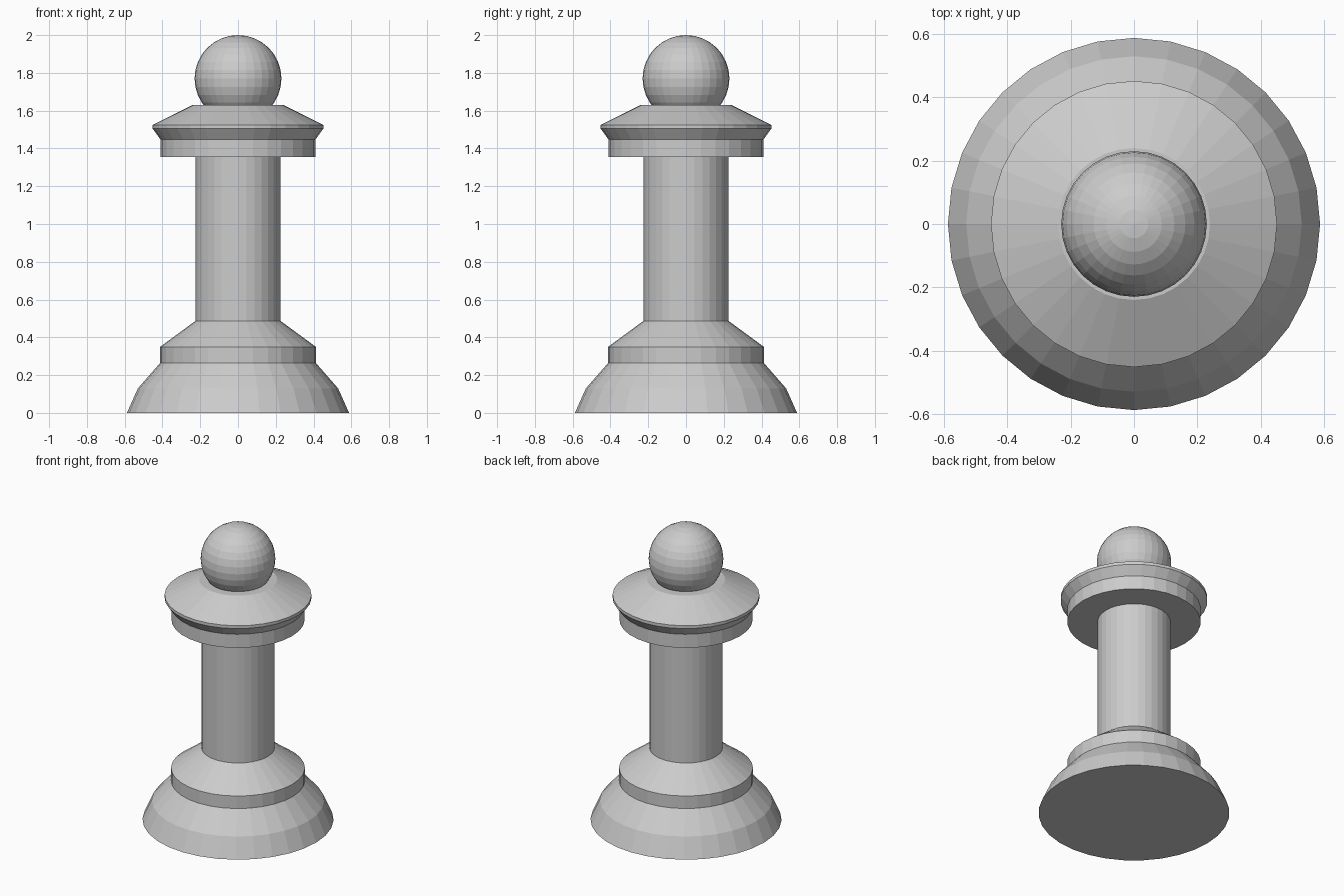
import bpy, bmesh, math

if "Cube" in bpy.data.objects:
    bpy.data.objects.remove(bpy.data.objects["Cube"])

SIDES = 32
grey = bpy.data.materials.new("plain_grey")
grey.diffuse_color = (0.6, 0.6, 0.6, 1)
grey.use_nodes = True
grey.node_tree.nodes["Principled BSDF"].inputs["Base Color"].default_value = grey.diffuse_color


def finish(name, bm):
    bmesh.ops.recalc_face_normals(bm, faces=bm.faces)
    mesh = bpy.data.meshes.new(name)
    bm.to_mesh(mesh)
    bm.free()
    mesh.materials.append(grey)
    obj = bpy.data.objects.new(name, mesh)
    bpy.context.collection.objects.link(obj)
    return obj


def lathe(name, profile):
    """Closed flat-shaded solid turned from (radius, height) points."""
    bm = bmesh.new()
    rings = []
    for r, z in profile:
        rings.append([bm.verts.new((r * math.cos(math.tau * i / SIDES),
                                    r * math.sin(math.tau * i / SIDES), z))
                      for i in range(SIDES)])
    for a, b in zip(rings, rings[1:]):
        for i in range(SIDES):
            j = (i + 1) % SIDES
            bm.faces.new((a[i], a[j], b[j], b[i]))
    bm.faces.new(rings[0])
    bm.faces.new(rings[-1])
    return finish(name, bm)


# Flared foot, band and sloped shoulder
lathe("base", [(0.588, 0), (0.53, 0.13), (0.412, 0.265),
               (0.412, 0.35), (0.225, 0.487)])
# Straight column
lathe("column", [(0.225, 0.487), (0.225, 1.355)])
# Collar with flared lip and sloped top
lathe("collar", [(0.41, 1.355), (0.41, 1.447), (0.452, 1.505),
                 (0.452, 1.525), (0.24, 1.63)])

# Ball head
bm = bmesh.new()
bmesh.ops.create_uvsphere(bm, u_segments=SIDES, v_segments=16, radius=0.23)
bmesh.ops.translate(bm, verts=bm.verts, vec=(0, 0, 1.77))
finish("head", bm)
